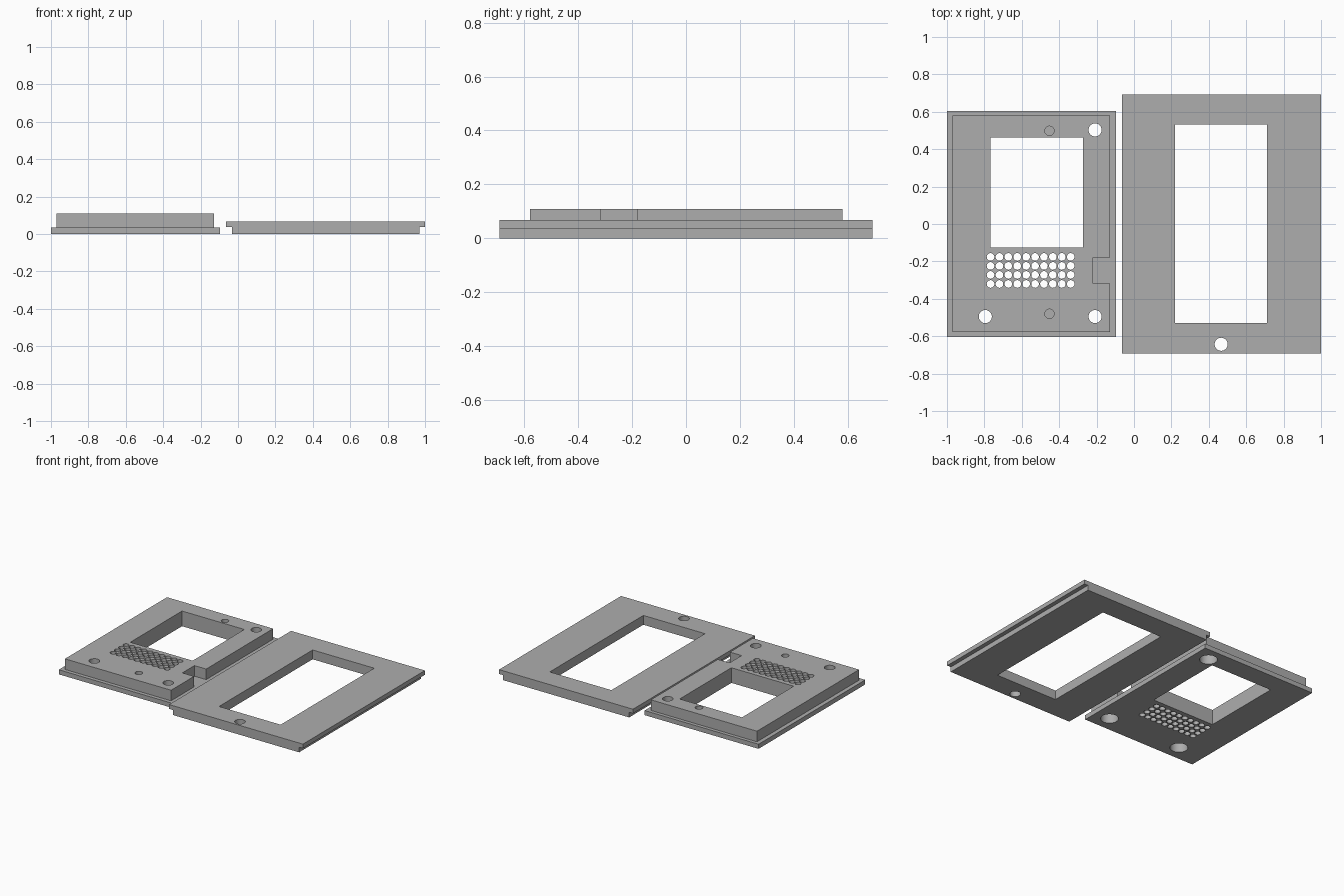
import bpy, bmesh, math
from mathutils import Matrix

if "Cube" in bpy.data.objects:
    bpy.data.objects.remove(bpy.data.objects["Cube"])

grey = bpy.data.materials.new("plain grey")
grey.diffuse_color = (0.42, 0.42, 0.42, 1)
grey.use_nodes = True
grey.node_tree.nodes["Principled BSDF"].inputs["Base Color"].default_value = grey.diffuse_color


def to_object(name, bm):
    bmesh.ops.recalc_face_normals(bm, faces=bm.faces)
    mesh = bpy.data.meshes.new(name)
    bm.to_mesh(mesh)
    bm.free()
    mesh.materials.append(grey)
    ob = bpy.data.objects.new(name, mesh)
    bpy.context.collection.objects.link(ob)
    return ob


def add_box(bm, x0, x1, y0, y1, z0, z1):
    m = Matrix.Translation(((x0 + x1) / 2, (y0 + y1) / 2, (z0 + z1) / 2))
    m = m @ Matrix.Diagonal((x1 - x0, y1 - y0, z1 - z0, 1))
    bmesh.ops.create_cube(bm, size=1, matrix=m)


def add_cylinder(bm, x, y, r, z0, z1, sides=32):
    bmesh.ops.create_cone(bm, cap_ends=True, segments=sides, radius1=r, radius2=r,
                          depth=z1 - z0, matrix=Matrix.Translation((x, y, (z0 + z1) / 2)))


def combine(ob, bm, operation):
    other = to_object("helper", bm)
    mod = ob.modifiers.new("combine", 'BOOLEAN')
    mod.operation, mod.solver, mod.object = operation, 'EXACT', other
    bpy.context.view_layer.objects.active = ob
    bpy.ops.object.modifier_apply(modifier=mod.name)
    bpy.data.objects.remove(other)


def finish(ob):
    bpy.ops.object.select_all(action='DESELECT')
    ob.select_set(True)
    bpy.context.view_layer.objects.active = ob
    bpy.ops.object.shade_smooth_by_angle(angle=math.radians(25))


# Cover plate: wide flange with a thicker raised body
bm = bmesh.new()
add_box(bm, -1, -0.095, -0.605, 0.605, 0, 0.033)
cover = to_object("cover_plate", bm)
bm = bmesh.new()
add_box(bm, -0.97, -0.127, -0.578, 0.58, 0.01, 0.109)
combine(cover, bm, 'UNION')

# Window, cable notch, screw holes, blind peg holes and speaker grille
screws = [(-0.208, 0.503), (-0.795, -0.495), (-0.208, -0.495)]
bm = bmesh.new()
add_box(bm, -0.768, -0.273, -0.125, 0.462, -0.1, 0.2)
add_box(bm, -0.22, -0.05, -0.317, -0.18, 0.033, 0.2)
for x, y in screws:
    add_cylinder(bm, x, y, 0.035, -0.1, 0.2)
for y in (0.498, -0.48):
    add_cylinder(bm, -0.452, y, 0.025, 0.035, 0.2)
for col in range(10):
    for row in range(4):
        add_cylinder(bm, -0.767 + 0.0476 * col, -0.176 - 0.0482 * row, 0.0205, -0.1, 0.2, 20)
combine(cover, bm, 'DIFFERENCE')

# Deep recesses for the screw heads, from below
bm = bmesh.new()
for x, y in screws:
    add_cylinder(bm, x, y, 0.058, -0.1, 0.072)
combine(cover, bm, 'DIFFERENCE')
finish(cover)

# Frame plate: T-shaped profile pulled along y
profile = [(-0.033, 0), (0.97, 0), (0.97, 0.036), (1, 0.036),
           (1, 0.067), (-0.063, 0.067), (-0.063, 0.036), (-0.033, 0.036)]
bm = bmesh.new()
face = bm.faces.new([bm.verts.new((x, -0.692, z)) for x, z in profile])
new = bmesh.ops.extrude_face_region(bm, geom=[face])["geom"]
bmesh.ops.translate(bm, vec=(0, 1.384, 0),
                    verts=[v for v in new if isinstance(v, bmesh.types.BMVert)])
frame = to_object("frame_plate", bm)

# Frame window and hanging hole
bm = bmesh.new()
add_box(bm, 0.22, 0.71, -0.53, 0.532, -0.1, 0.2)
add_cylinder(bm, 0.466, -0.643, 0.035, -0.1, 0.2)
combine(frame, bm, 'DIFFERENCE')
finish(frame)
